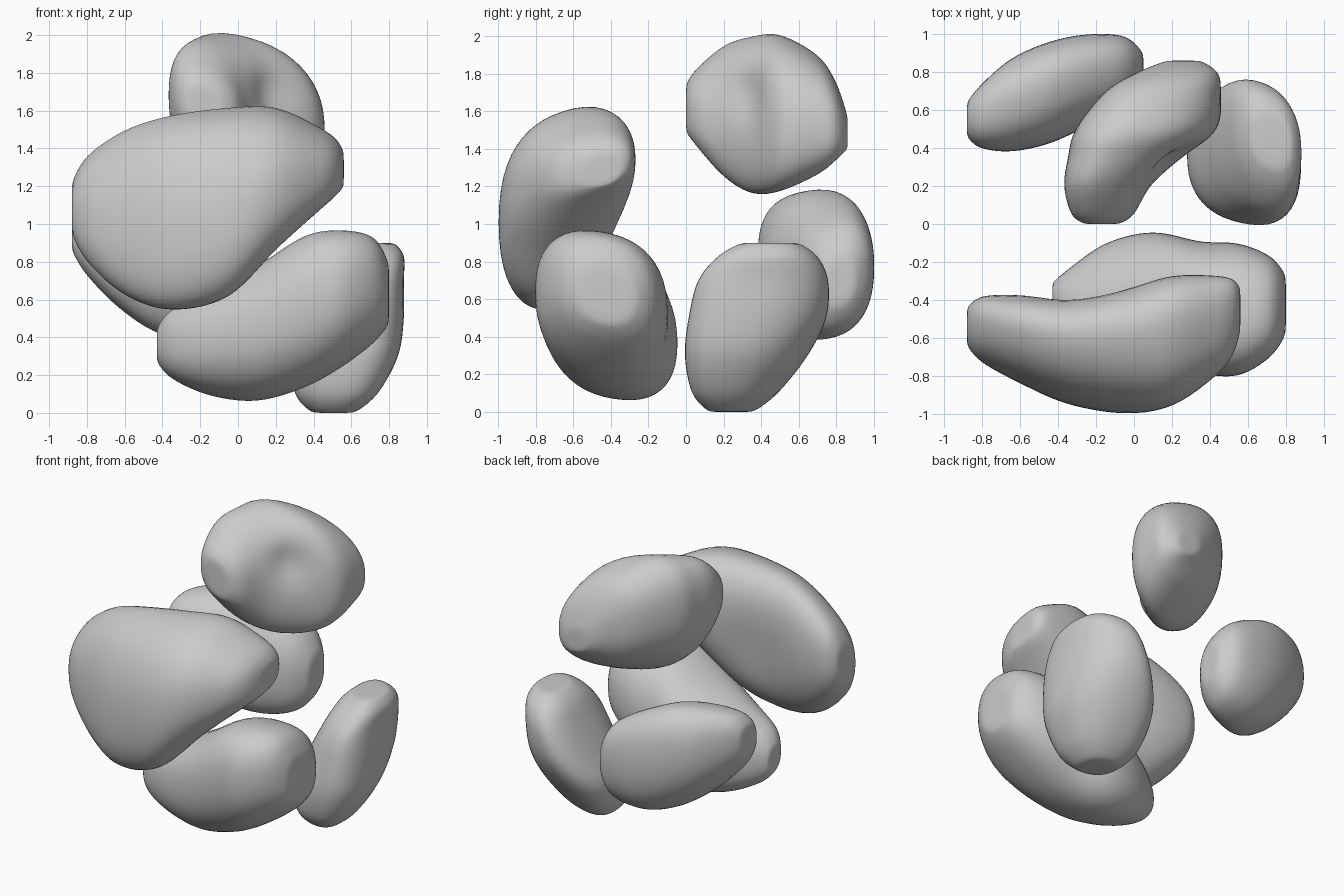
import bpy
import bmesh
from math import cos, sin, pi, sqrt, exp, copysign
from mathutils import Vector

default_cube = bpy.data.objects.get("Cube")
if default_cube:
    bpy.data.objects.remove(default_cube, do_unlink=True)

SIDES = 48       # points around each cross-section
STEPS = 7        # rings between two stations
FULLNESS = 0.84  # below one makes the cross-sections squarer

# One pale grey for every lump
grey = bpy.data.materials.new("pale_grey")
grey.use_nodes = True
COLOUR = (0.6, 0.6, 0.6, 1)
grey.diffuse_color = COLOUR
grey.node_tree.nodes["Principled BSDF"].inputs["Base Color"].default_value = COLOUR


def spline(p0, p1, p2, p3, t):
    """Smooth blend between p1 and p2."""
    return [0.5 * (2 * b + (c - a) * t + (2 * a - 5 * b + 4 * c - d) * t * t
                   + (3 * b - a - 3 * c + d) * t ** 3)
            for a, b, c, d in zip(p0, p1, p2, p3)]


def fill_in(stations):
    """Add smooth in-between stations."""
    padded = [stations[0]] + stations + [stations[-1]]
    result = []
    for i in range(len(stations) - 1):
        result += [spline(*padded[i:i + 4], k / STEPS) for k in range(STEPS)]
    return result + [stations[-1]]


def full(value):
    return copysign(abs(value) ** FULLNESS, value)


def outline(lean):
    """Leaning rounded section that just fits the unit square."""
    angles = [2 * pi * k / SIDES for k in range(SIDES)]
    points = [(full(cos(a)), lean * full(cos(a)) + sqrt(1 - lean * lean) * full(sin(a)))
              for a in angles]
    top = max(v for _, v in points)
    return [(u, v / top) for u, v in points]


def ring(bm, station, axis, section, scale=1.0):
    """Section stretched to touch the given low and high limits."""
    along, u_low, u_high, v_low, v_high = station
    verts = []
    for u, v in section:
        co = [(u_low + u_high + scale * (u_high - u_low) * u) / 2,
              (v_low + v_high + scale * (v_high - v_low) * v) / 2]
        co.insert("xyz".index(axis), along)
        verts.append(bm.verts.new(co))
    return verts


def lump(name, axis, lean, stations, dents=()):
    """Loft a rounded lump; stations are position, low and high, low and high."""
    bm = bmesh.new()
    section = outline(lean)
    filled = fill_in(stations)
    rings = [ring(bm, filled[0], axis, section, f) for f in (0.3, 0.65)]
    rings += [ring(bm, s, axis, section) for s in filled]
    rings += [ring(bm, filled[-1], axis, section, f) for f in (0.65, 0.3)]
    for a, b in zip(rings, rings[1:]):
        for k in range(SIDES):
            n = (k + 1) % SIDES
            bm.faces.new((a[k], a[n], b[n], b[k]))
    bm.faces.new(rings[0])
    bm.faces.new(rings[-1])

    # Soft hollows pressed into the surface
    for centre, push, radius in dents:
        for v in bm.verts:
            distance = (v.co - Vector(centre)).length
            v.co += Vector(push) * exp(-(distance / radius) ** 2)

    bmesh.ops.recalc_face_normals(bm, faces=bm.faces)
    mesh = bpy.data.meshes.new(name)
    bm.to_mesh(mesh)
    bm.free()
    mesh.materials.append(grey)
    mesh.shade_smooth()
    obj = bpy.data.objects.new(name, mesh)
    bpy.context.collection.objects.link(obj)
    soften = obj.modifiers.new("soften", "SMOOTH")
    soften.factor = 0.5
    soften.iterations = 10


# Large curved lump at the front
lump("upper_front_lump", "x", 0.24, [
    (-.88, -.64, -.44, .95, 1.22),
    (-.8, -.73, -.38, .8, 1.36),
    (-.6, -.84, -.37, .62, 1.5),
    (-.35, -.95, -.38, .54, 1.58),
    (-.05, -1, -.33, .61, 1.62),
    (.2, -.96, -.27, .86, 1.62),
    (.42, -.81, -.27, 1.06, 1.52),
    (.52, -.69, -.29, 1.15, 1.45),
    (.56, -.56, -.34, 1.2, 1.38)],
    dents=[((-.2, -.4, 1.05), (0, -.05, 0), .25)])

# Lump below it
lump("lower_front_lump", "x", -0.15, [
    (-.43, -.45, -.31, .27, .45),
    (-.35, -.54, -.24, .18, .55),
    (-.15, -.64, -.1, .09, .65),
    (.1, -.73, -.04, .06, .78),
    (.35, -.79, -.09, .13, .94),
    (.55, -.8, -.1, .24, .97),
    (.72, -.7, -.17, .37, .93),
    (.8, -.58, -.27, .47, .79)])

# Upright lump on the right
lump("side_lump", "z", -0.2, [
    (0, .39, .62, .12, .36),
    (.1, .3, .74, .03, .49),
    (.3, .28, .85, -.01, .65),
    (.5, .37, .88, .01, .75),
    (.7, .47, .88, .06, .76),
    (.83, .54, .88, .17, .7),
    (.9, .62, .83, .29, .6)])

# Dimpled lump at the top
lump("top_lump", "y", -0.24, [
    (0, -.26, -.08, 1.49, 1.74),
    (.05, -.33, 0, 1.42, 1.82),
    (.2, -.37, .09, 1.25, 1.95),
    (.35, -.35, .26, 1.16, 2),
    (.5, -.31, .44, 1.17, 2.01),
    (.7, -.15, .46, 1.26, 1.9),
    (.8, .02, .44, 1.34, 1.75),
    (.86, .17, .35, 1.4, 1.57)],
    dents=[((.22, .29, 1.69), (-.07, .04, 0), .11)])

# Lump at the back
lump("back_lump", "x", 0.13, [
    (-.88, .46, .64, .86, 1.07),
    (-.81, .4, .73, .74, 1.14),
    (-.65, .38, .87, .57, 1.18),
    (-.45, .42, .96, .43, 1.18),
    (-.25, .51, 1, .38, 1.11),
    (-.05, .61, .99, .43, .99),
    (.05, .72, .9, .56, .83)])
